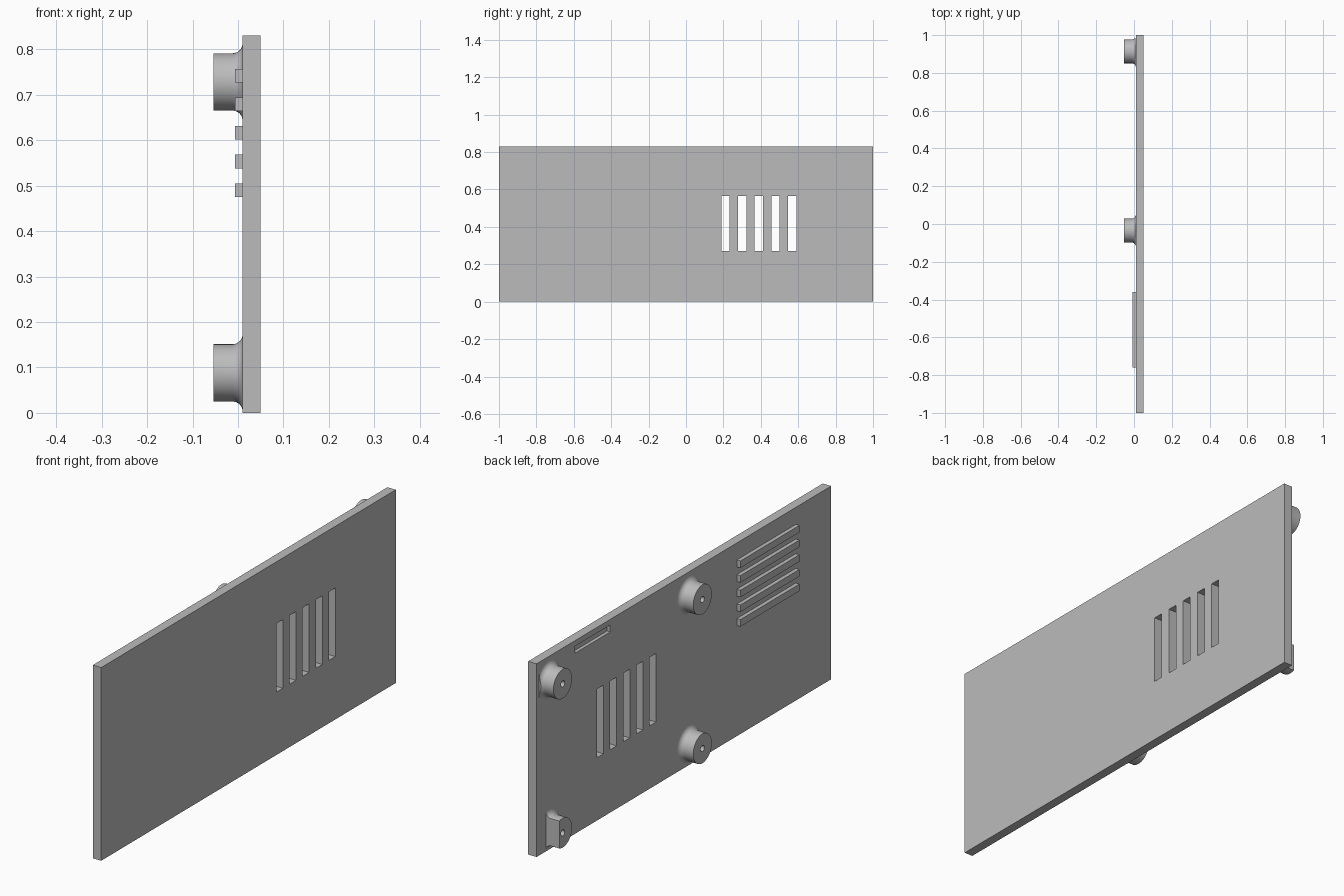
import bpy, bmesh
from math import cos, sin, pi
from mathutils import Matrix, Vector

cube = bpy.data.objects.get("Cube")
if cube:
    bpy.data.objects.remove(cube, do_unlink=True)

grey = bpy.data.materials.new("plain grey")
grey.use_nodes = True
colour = (0.5, 0.5, 0.5, 1)
grey.diffuse_color = colour
grey.node_tree.nodes["Principled BSDF"].inputs["Base Color"].default_value = colour

INNER, OUTER = 0.01, 0.05      # faces of the panel along x
HEIGHT = 0.83


def add_box(bm, x, y, z):
    """Add a box from (min, max) pairs."""
    size = [b - a for a, b in (x, y, z)]
    mid = [(a + b) / 2 for a, b in (x, y, z)]
    bmesh.ops.create_cube(bm, size=1, matrix=Matrix.Translation(mid) @ Matrix.Diagonal((*size, 1)))


def finish(bm, name):
    bmesh.ops.recalc_face_normals(bm, faces=bm.faces)
    mesh = bpy.data.meshes.new(name)
    bm.to_mesh(mesh)
    bm.free()
    mesh.materials.append(grey)
    obj = bpy.data.objects.new(name, mesh)
    bpy.context.collection.objects.link(obj)
    return obj


def select_only(obj):
    bpy.ops.object.select_all(action="DESELECT")
    obj.select_set(True)
    bpy.context.view_layer.objects.active = obj


# Flat panel
bm = bmesh.new()
add_box(bm, (INNER, OUTER), (-1, 1), (0, HEIGHT))
panel = finish(bm, "panel")

# Vent slots through the panel and a shallow recess near the top edge
bm = bmesh.new()
for i in range(5):
    y = 0.189 + i * 0.0892
    add_box(bm, (-0.1, 0.1), (y, y + 0.044), (0.27, 0.565))
add_box(bm, (-0.1, INNER + 0.015), (0.5, 0.738), (0.776, 0.806))
cutter = finish(bm, "slot_cutter")
cutter.hide_render = True

cut = panel.modifiers.new("slots", "BOOLEAN")
cut.operation = "DIFFERENCE"
cut.solver = "EXACT"
cut.object = cutter
select_only(panel)
bpy.ops.object.modifier_apply(modifier=cut.name)
bpy.data.objects.remove(cutter, do_unlink=True)

# Raised horizontal ribs
for i in range(5):
    bm = bmesh.new()
    z = 0.475 + i * 0.063
    add_box(bm, (-0.007, INNER + 0.002), (-0.76, -0.36), (z, z + 0.03))
    finish(bm, f"rib_{i + 1}")


def boss(name, y, z, trim=None):
    """Screw boss with a blind hole and a fillet at its foot, trimmed flat at y = trim."""
    tip, radius, hole, fillet = -0.054, 0.063, 0.013, 0.022
    profile = [(0, 0), (hole, 0), (hole, tip), (radius, tip)]
    for i in range(9):
        a = i / 8 * pi / 2
        profile.append((radius + fillet * (1 - cos(a)), INNER - fillet * (1 - sin(a))))
    profile += [(radius + fillet, INNER + 0.002), (0, INNER + 0.002)]

    bm = bmesh.new()
    verts = [bm.verts.new((x, y + r, z)) for r, x in profile]
    edges = [bm.edges.new(pair) for pair in zip(verts, verts[1:])]
    bmesh.ops.spin(bm, geom=verts + edges, cent=(0, y, z), axis=(1, 0, 0), angle=2 * pi, steps=48)
    bmesh.ops.remove_doubles(bm, verts=bm.verts, dist=0.0001)
    if trim:
        geom = bm.verts[:] + bm.edges[:] + bm.faces[:]
        result = bmesh.ops.bisect_plane(bm, geom=geom, plane_co=Vector((0, trim, 0)),
                                        plane_no=Vector((0, 1, 0)), clear_outer=True)
        rim = [e for e in result["geom_cut"] if isinstance(e, bmesh.types.BMEdge)]
        bmesh.ops.contextual_create(bm, geom=rim)
    obj = finish(bm, name)
    select_only(obj)
    bpy.ops.object.shade_smooth_by_angle(angle=pi / 6)


boss("upper_middle_boss", -0.035, 0.728)
boss("lower_middle_boss", -0.035, 0.088)
boss("upper_end_boss", 0.914, 0.728, trim=0.982)
boss("lower_end_boss", 0.914, 0.088, trim=0.936)
